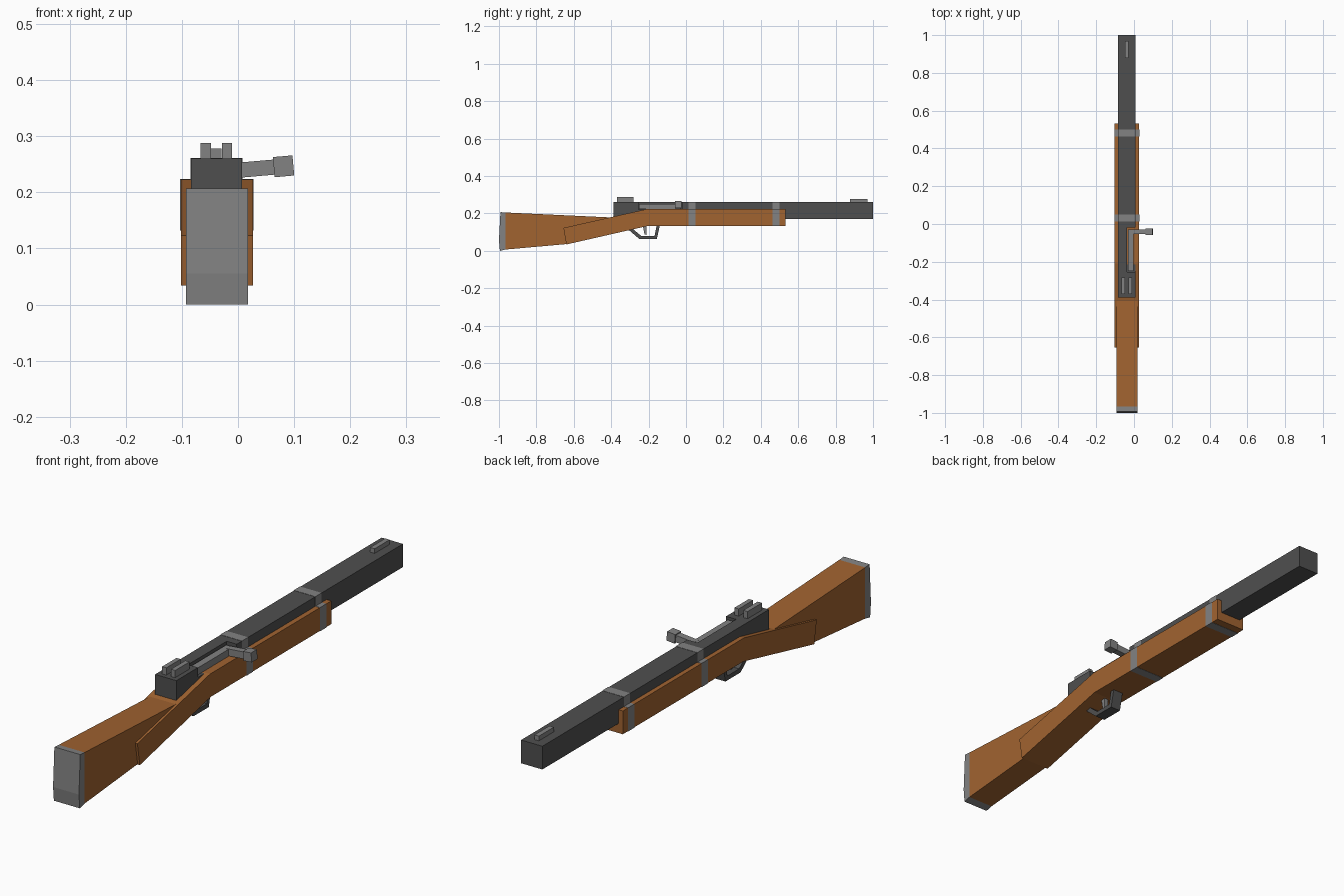
import bpy
import math
from mathutils import Matrix, Vector

if "Cube" in bpy.data.objects:
    bpy.data.objects.remove(bpy.data.objects["Cube"])

CX = -0.038  # centre line of the rifle


def material(name, rgb):
    m = bpy.data.materials.new(name)
    m.diffuse_color = (*rgb, 1)
    m.use_nodes = True
    m.node_tree.nodes["Principled BSDF"].inputs["Base Color"].default_value = m.diffuse_color
    return m


WOOD = material("brown wood", (0.355, 0.125, 0.030))
DARK = material("dark steel", (0.078, 0.078, 0.078))
STEEL = material("grey steel", (0.225, 0.225, 0.225))


def make(name, verts, faces, mat):
    me = bpy.data.meshes.new(name)
    me.from_pydata(verts, [], faces)
    me.materials.append(mat)
    ob = bpy.data.objects.new(name, me)
    bpy.context.collection.objects.link(ob)
    return ob


def prism(name, profile, x0, x1, mat):
    """Side profile of clockwise (y, z) points, extruded across x."""
    n = len(profile)
    verts = [(x, y, z) for x in (x0, x1) for y, z in profile]
    faces = [tuple(range(n)), tuple(range(2 * n - 1, n - 1, -1))]
    faces += [(i, i + n, (i + 1) % n + n, (i + 1) % n) for i in range(n)]
    return make(name, verts, faces, mat)


def box(name, x, y, z, mat):
    return prism(name, [(y[0], z[0]), (y[0], z[1]), (y[1], z[1]), (y[1], z[0])], x[0], x[1], mat)


# Stock: wide fore-end with wrist, and narrower butt running into it
prism("fore_stock", [(-0.64, 0.034), (-0.655, 0.123), (-0.21, 0.223), (0.533, 0.223),
                     (0.533, 0.133), (-0.205, 0.133)], -0.102, 0.027, WOOD)
prism("butt_stock", [(-0.965, 0.007), (-0.965, 0.205), (-0.39, 0.178), (-0.3, 0.178),
                     (-0.3, 0.14), (-0.64, 0.036)], -0.093, 0.018, WOOD)
prism("butt_plate", [(-0.965, 0.007), (-0.995, 0.0), (-1.0, 0.055), (-0.992, 0.207),
                     (-0.965, 0.205)], -0.093, 0.018, STEEL)

# Barrel and receiver, with a slot for the bolt cut from the right top edge
barrel = box("barrel", (-0.084, 0.007), (-0.388, 1.0), (0.17, 0.26), DARK)
cutter = box("bolt_slot_cutter", (-0.036, 0.05), (-0.255, -0.018), (0.222, 0.3), DARK)
cutter.hide_render = True
cutter.hide_viewport = True
cut = barrel.modifiers.new("bolt slot", "BOOLEAN")
cut.operation = "DIFFERENCE"
cut.solver = "EXACT"
cut.object = cutter

# Barrel bands wrapping the wood and the barrel
for label, y in (("rear", 0.032), ("front", 0.482)):
    span, e = (y - 0.019, y + 0.019), 0.001
    box(label + "_band_lower", (-0.102 - e, 0.027 + e), span, (0.133 - e, 0.223 + e), STEEL)
    box(label + "_band_upper", (-0.084 - e, 0.007 + e), span, (0.2, 0.26 + e), STEEL)

# Sights
for label, x in (("left", -0.0575), ("right", -0.0195)):
    box(label + "_rear_sight", (x - 0.009, x + 0.009), (-0.37, -0.282), (0.255, 0.288), STEEL)
box("front_sight", (-0.048, -0.029), (0.878, 0.97), (0.255, 0.278), STEEL)

# Bolt rod, with handle and knob tilted slightly upwards
box("bolt_rod", (-0.031, -0.003), (-0.25, -0.028), (0.224, 0.251), STEEL)
tilt = Matrix.Translation(Vector((-0.003, -0.041, 0.239))) @ Matrix.Rotation(math.radians(-5), 4, "Y")
for name, x, r, h in (("bolt_handle", (-0.012, 0.068), 0.013, 0.0135),
                      ("bolt_knob", (0.067, 0.102), 0.018, 0.018)):
    box(name, x, (-r, r), (-h, h), STEEL).data.transform(tilt)

# Trigger guard strip and trigger
prism("trigger_guard", [(-0.31, 0.115), (-0.285, 0.118), (-0.24, 0.08), (-0.168, 0.08), (-0.156, 0.14),
                        (-0.139, 0.14), (-0.156, 0.063), (-0.249, 0.063)],
      CX - 0.022, CX + 0.022, DARK)
prism("trigger", [(-0.21, 0.085), (-0.222, 0.088), (-0.232, 0.14), (-0.212, 0.14)],
      CX - 0.009, CX + 0.009, STEEL)
